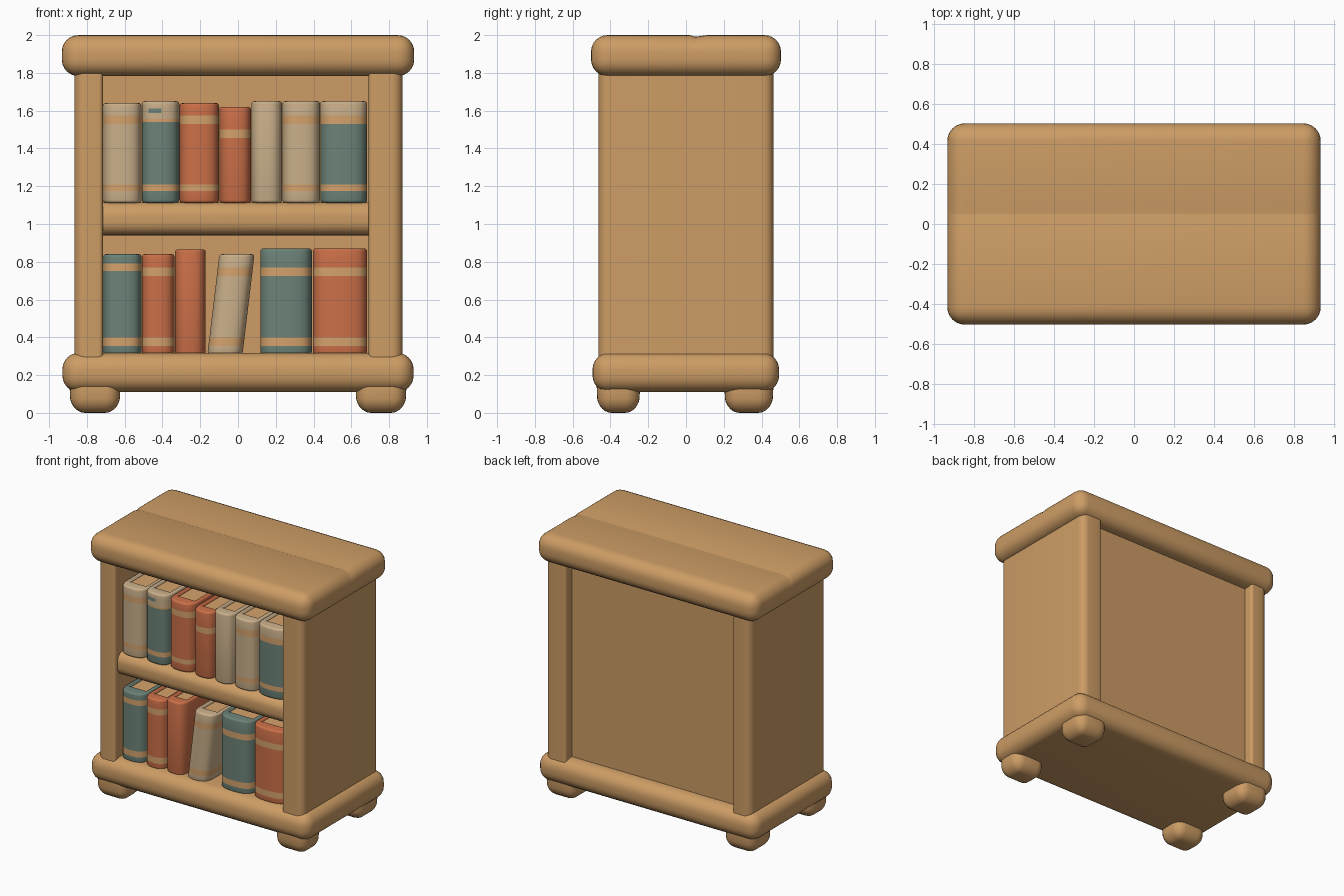
import bpy, bmesh
from mathutils import Vector

cube = bpy.data.objects.get("Cube")
if cube:
    bpy.data.objects.remove(cube, do_unlink=True)


def material(name, rgb):
    m = bpy.data.materials.new(name)
    m.use_nodes = True
    m.diffuse_color = (*rgb, 1)
    for n in m.node_tree.nodes:
        if n.type == 'BSDF_PRINCIPLED':
            n.inputs["Base Color"].default_value = (*rgb, 1)
            n.inputs["Roughness"].default_value = 0.8
    return m


WOOD = material("warm wood", (0.61, 0.335, 0.13))
TAN = material("tan band", (0.66, 0.36, 0.15))
COVERS = {
    "teal": material("teal cover", (0.15, 0.225, 0.185)),
    "orange": material("orange cover", (0.60, 0.16, 0.065)),
    "beige": material("beige cover", (0.59, 0.43, 0.255)),
}


def finish(name, bm, mats):
    bmesh.ops.recalc_face_normals(bm, faces=bm.faces[:])
    me = bpy.data.meshes.new(name)
    bm.to_mesh(me)
    bm.free()
    for m in mats:
        me.materials.append(m)
    ob = bpy.data.objects.new(name, me)
    bpy.context.collection.objects.link(ob)
    bpy.ops.object.select_all(action='DESELECT')
    ob.select_set(True)
    bpy.context.view_layer.objects.active = ob
    bpy.ops.object.shade_smooth_by_angle(angle=0.7)


def round_edges(bm, edges, r, seg=6):
    bmesh.ops.bevel(bm, geom=edges, offset=r, segments=seg, profile=0.5,
                    affect='EDGES', clamp_overlap=True)


def box_mesh(x0, x1, y0, y1, z0, z1, r=0):
    bm = bmesh.new()
    bmesh.ops.create_cube(bm, size=1)
    for v in bm.verts:
        v.co = Vector((x1 if v.co.x > 0 else x0,
                       y1 if v.co.y > 0 else y0,
                       z1 if v.co.z > 0 else z0))
    if r:
        round_edges(bm, bm.edges[:], r)
    return bm


def cut(bm, co, no):
    bmesh.ops.bisect_plane(bm, geom=bm.verts[:] + bm.edges[:] + bm.faces[:],
                           plane_co=co, plane_no=no)


def box(name, *dims):
    finish(name, box_mesh(*dims), [WOOD])


# Top slab with a shallow seam running along it
bm = box_mesh(-0.933, 0.933, -0.503, 0.503, 1.783, 2.0, 0.088)
for y in (0.02, 0.045, 0.055, 0.11):
    cut(bm, (0, y, 0), (0, 1, 0))
for v in bm.verts:
    if v.co.z > 1.95 and 0.03 < v.co.y < 0.07:
        v.co.z -= 0.008
finish("top_slab", bm, [WOOD])

# Carcass
box("base_slab", -0.93, 0.93, -0.495, 0.493, 0.11, 0.318, 0.088)
box("back_panel", -0.75, 0.75, 0.345, 0.39, 0.25, 1.85)
box("middle_shelf", -0.79, 0.79, -0.435, 0.36, 0.94, 1.115, 0.07)

# Side panels: soft outer corners, tighter inner ones
for side, x0, x1 in (("left", 0.692, 0.87), ("right", -0.866, -0.715)):
    bm = box_mesh(x0, x1, -0.463, 0.463, 0.25, 1.85)
    middle = (x0 + x1) / 2
    for outer, r in ((True, 0.055), (False, 0.022)):
        edges = [e for e in bm.edges
                 if abs(e.verts[0].co.z - e.verts[1].co.z) > 1
                 and (abs(e.verts[0].co.x) > abs(middle)) == outer
                 and abs(e.verts[0].co.y) > 0.462
                 and min(abs(e.verts[0].co.x - x) for x in (x0, x1)) < 1e-4]
        round_edges(bm, edges, r)
    finish(side + "_side_panel", bm, [WOOD])

# Feet, rounded and slightly narrower at the floor
for sx, side in ((1, "left"), (-1, "right")):
    for end, cy, hy in (("front", -0.358, 0.115), ("back", 0.333, 0.13)):
        cx = sx * 0.757
        bm = box_mesh(cx - 0.135, cx + 0.135, cy - hy, cy + hy, 0, 0.22, 0.075)
        for v in bm.verts:
            k = 0.9 + 0.1 * min(v.co.z / 0.1, 1)
            v.co.x = cx + (v.co.x - cx) * k
            v.co.y = cy + (v.co.y - cy) * k
        finish(f"{end}_{side}_foot", bm, [WOOD])


FRONT, BACK = -0.42, 0.12


def book(name, x0, x1, z0, z1, colour, bands=(), tip=None, patch=None, lean=0):
    """Cover with rounded spine open at the back, plus a recessed page block."""
    cx, hw, n = (x0 + x1) / 2, (x1 - x0) / 2 - 0.001, 14
    outer = [(hw, BACK)]
    for i in range(n + 1):
        t = 1 - 2 * i / n
        outer.append((hw * t, FRONT + 0.07 * (1 - (1 - abs(t) ** 2.6) ** 0.5)))
    outer.append((-hw, BACK))
    iw, inner_front = hw - 0.034, FRONT + 0.09
    inner = [(-iw, BACK), (-iw, inner_front), (iw, inner_front), (iw, BACK)]

    def lean_over(mesh):
        for v in mesh.verts:
            v.co.x += lean * (v.co.z - z0)

    bm = bmesh.new()
    face = bm.faces.new([bm.verts.new((cx + x, y, z0)) for x, y in outer + inner])
    ext = bmesh.ops.extrude_face_region(bm, geom=[face])["geom"]
    top = [g for g in ext if isinstance(g, bmesh.types.BMVert)]
    bmesh.ops.translate(bm, verts=top, vec=(0, 0, z1 - z0))
    # Soften the top and bottom rims
    rims = [e for e in bm.edges if abs(e.verts[0].co.z - e.verts[1].co.z) < 1e-4]
    round_edges(bm, rims, 0.014, 3)
    # Paint bands, a pale tip and a small patch on the spine
    for z in [z for b in bands for z in b] + ([tip] if tip else []):
        cut(bm, (0, 0, z), (0, 0, 1))
    if patch:
        for x in patch[:2]:
            cut(bm, (x, 0, 0), (1, 0, 0))
        for z in patch[2:]:
            cut(bm, (0, 0, z), (0, 0, 1))
    for f in bm.faces:
        x, y, z = f.calc_center_median()
        if any(a < z < b for a, b in bands):
            f.material_index = 1
        elif tip and z > tip:
            painted = (patch and y < FRONT + 0.07 and patch[0] < x < patch[1]
                       and patch[2] < z < patch[3])
            f.material_index = 0 if painted else 2
    lean_over(bm)
    finish(name, bm, [COVERS[colour], TAN, COVERS["beige"]])

    bm = box_mesh(cx - iw - 0.004, cx + iw + 0.004, inner_front - 0.01,
                  BACK - 0.015, z0 + 0.01, z1 - 0.014)
    lean_over(bm)
    finish(name + "_pages", bm, [TAN])


# Upper row: left edge, right edge, top, colour, bands, pale tip, patch
LOW, HIGH = (1.175, 1.21), (1.53, 1.575)
upper = [
    (-0.715, -0.51, 1.64, "beige", (LOW, HIGH), None, None),
    (-0.51, -0.31, 1.65, "teal", (LOW, (1.54, 1.555)), 1.555,
     (-0.475, -0.405, 1.587, 1.612)),
    (-0.31, -0.10, 1.64, "orange", (LOW, HIGH), None, None),
    (-0.10, 0.07, 1.62, "orange", ((1.455, 1.50),), None, None),
    (0.07, 0.235, 1.65, "beige", (), None, None),
    (0.235, 0.435, 1.65, "beige", (LOW, HIGH), None, None),
    (0.435, 0.685, 1.65, "teal", (LOW, HIGH), 1.575, None),
]
for i, (a, b, top, col, bands, tip, patch) in enumerate(upper):
    book(f"upper_book_{i + 1}", a, b, 1.112, top, col, bands, tip, patch)

# Lower row: left edge, right edge, top, colour, bands, lean
LOW, HIGH = (0.355, 0.40), (0.725, 0.77)
lower = [
    (-0.715, -0.51, 0.84, "teal", (LOW, (0.75, 0.79)), 0),
    (-0.51, -0.335, 0.84, "orange", (LOW, HIGH), 0),
    (-0.335, -0.17, 0.865, "orange", (), 0),
    (-0.163, 0.025, 0.84, "beige", (LOW, HIGH), 0.12),
    (0.117, 0.392, 0.87, "teal", (LOW, HIGH), 0),
    (0.395, 0.685, 0.87, "orange", (LOW, HIGH), 0),
]
for i, (a, b, top, col, bands, lean) in enumerate(lower):
    book(f"lower_book_{i + 1}", a, b, 0.31, top, col, bands, lean=lean)
